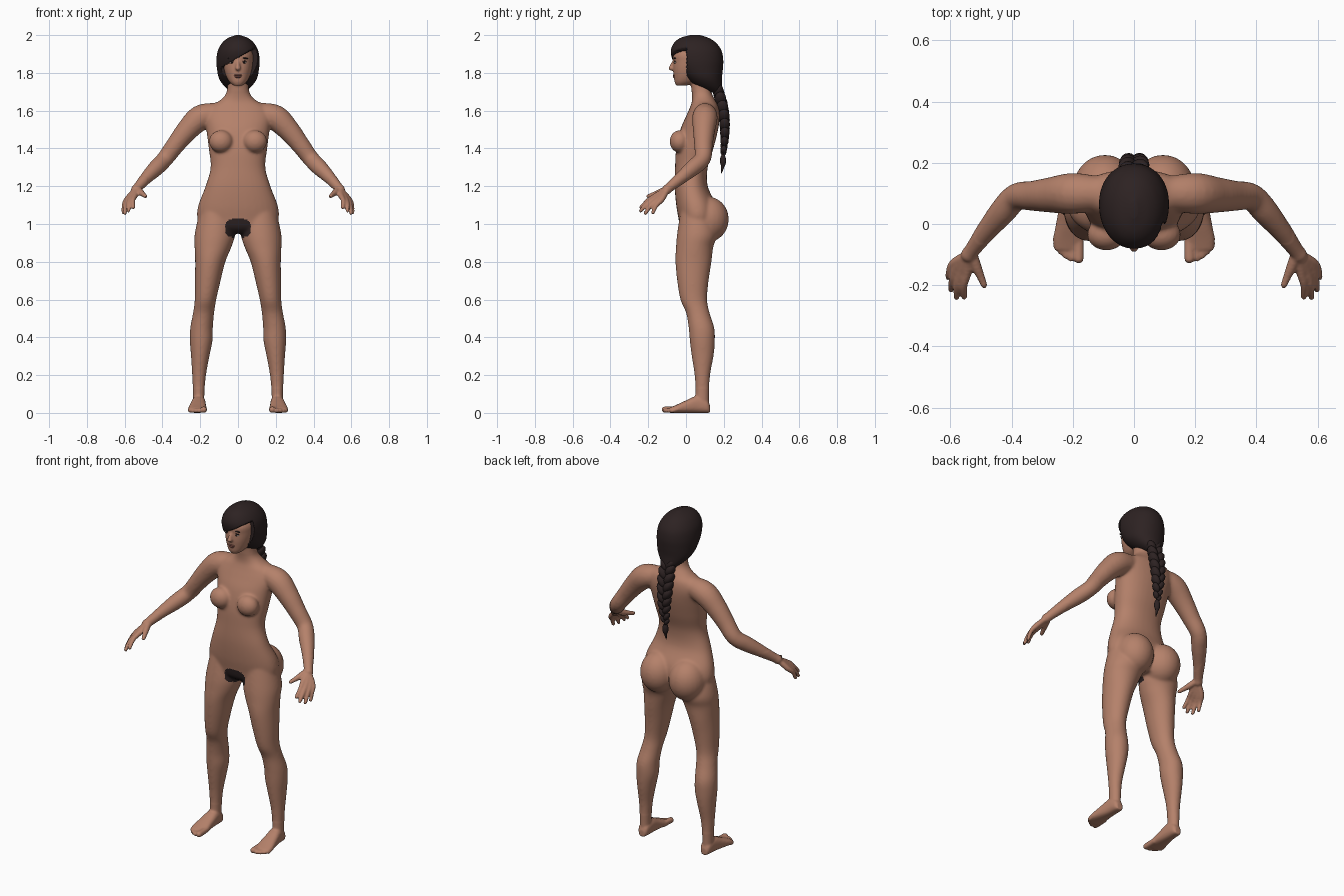
import bpy, bmesh, math
from mathutils import Vector, Matrix

if "Cube" in bpy.data.objects:
    bpy.data.objects.remove(bpy.data.objects["Cube"])


def material(name, rgb):
    m = bpy.data.materials.new(name)
    m.diffuse_color = (*rgb, 1)
    m.use_nodes = True
    m.node_tree.nodes["Principled BSDF"].inputs["Base Color"].default_value = m.diffuse_color
    return m


SKIN = material("skin", (0.46, 0.22, 0.145))
HAIR = material("dark_hair", (0.026, 0.016, 0.016))
LIP = material("lip", (0.30, 0.11, 0.085))
WHITE = material("eye_white", (0.55, 0.47, 0.42))


def spline(rows, n=5):
    """Catmull-Rom interpolation of number rows."""
    out = []
    for i in range(len(rows) - 1):
        a, b = rows[max(i - 1, 0)], rows[i]
        c, d = rows[i + 1], rows[min(i + 2, len(rows) - 1)]
        for k in range(n):
            t = k / n
            out.append([0.5 * (2 * q + (r - p) * t + (2 * p - 5 * q + 4 * r - s) * t * t
                               + (3 * q - p - 3 * r + s) * t ** 3)
                        for p, q, r, s in zip(a, b, c, d)])
    return out + [list(rows[-1])]


def loft(bm, rings, seg=32, power=2.0):
    """Skin closed superellipse rings given as (centre, u axis, v axis)."""
    loops = []
    for c, u, v in rings:
        loop = []
        for i in range(seg):
            a = 2 * math.pi * i / seg
            ca, sa = math.cos(a), math.sin(a)
            f = lambda w: math.copysign(abs(w) ** (2 / power), w)
            loop.append(bm.verts.new(c + u * f(ca) + v * f(sa)))
        loops.append(loop)
    for p, q in zip(loops, loops[1:]):
        for i in range(seg):
            j = (i + 1) % seg
            bm.faces.new((p[i], p[j], q[j], q[i]))
    bm.faces.new(loops[0])
    bm.faces.new(loops[-1])


def stack(bm, rows, power=2.2, seg=32, n=5):
    """Horizontal sections: z, x centre, half width, front y, back y."""
    loft(bm, [(Vector((x, (f + b) / 2, z)), Vector((w, 0, 0)), Vector((0, (b - f) / 2, 0)))
              for z, x, w, f, b in spline(rows, n)], seg, power)


def ball(bm, c, r, rot=None):
    m = Matrix.Translation(c) @ (rot or Matrix()) @ Matrix.Diagonal((*r, 1))
    bmesh.ops.create_uvsphere(bm, u_segments=24, v_segments=14, radius=1, matrix=m)


def limb(bm, pts, n=5):
    """Round tube through x, y, z, radius rows, with ball ends."""
    path = spline(pts, n)
    pos = [Vector(p[:3]) for p in path]
    rings = []
    for i, p in enumerate(path):
        t = (pos[min(i + 1, len(pos) - 1)] - pos[max(i - 1, 0)]).normalized()
        u = t.cross(Vector((0.31, 0.5, 0.81))).normalized()
        rings.append((pos[i], u * p[3], t.cross(u) * p[3]))
    loft(bm, rings, 16)
    for p in (path[0], path[-1]):
        ball(bm, p[:3], [p[3]] * 3)


def finish(bm, name, *mats):
    bmesh.ops.recalc_face_normals(bm, faces=bm.faces)
    me = bpy.data.meshes.new(name)
    bm.to_mesh(me)
    bm.free()
    ob = bpy.data.objects.new(name, me)
    bpy.context.collection.objects.link(ob)
    for m in mats:
        me.materials.append(m)
    for p in me.polygons:
        p.use_smooth = True
    return ob


def bake(ob):
    """Apply all modifiers."""
    me = bpy.data.meshes.new_from_object(ob.evaluated_get(bpy.context.evaluated_depsgraph_get()))
    ob.modifiers.clear()
    ob.data = me


# Torso and neck
bm = bmesh.new()
stack(bm, [(0.95, 0, .13, .0, .13), (0.98, 0, .18, -.03, .15), (1.03, 0, .215, -.04, .165),
           (1.10, 0, .21, -.052, .16), (1.2, 0, .172, -.06, .115), (1.3, 0, .145, -.058, .115),
           (1.4, 0, .155, -.052, .145), (1.5, 0, .168, -.03, .17), (1.57, 0, .18, .0, .178),
           (1.62, 0, .155, .022, .172), (1.655, 0, .095, .032, .155), (1.70, 0, .06, .03, .135),
           (1.79, 0, .055, .02, .13)])
# Head and nose
stack(bm, [(1.732, 0, .022, -.05, .0), (1.75, 0, .044, -.06, .05), (1.78, 0, .062, -.064, .09),
           (1.82, 0, .074, -.068, .12), (1.86, 0, .08, -.067, .14), (1.9, 0, .08, -.066, .15),
           (1.95, 0, .058, -.03, .12)])
limb(bm, [(0, -.062, 1.865, .008), (0, -.072, 1.845, .010), (0, -.078, 1.825, .014)])

for s in (1, -1):
    # Chest and hips
    ball(bm, (s * .09, -.034, 1.437), (.064, .053, .06))
    ball(bm, (s * .095, .115, 1.025), (.105, .112, .12))
    # Legs
    stack(bm, [(1.06, s * .115, .09, -.03, .14), (.95, s * .122, .107, -.047, .165),
               (.88, s * .132, .098, -.053, .145), (.8, s * .147, .08, -.056, .135),
               (.7, s * .16, .068, -.047, .12), (.6, s * .172, .057, -.03, .112),
               (.53, s * .182, .056, .0, .125), (.45, s * .193, .06, .014, .15),
               (.38, s * .195, .06, .02, .153), (.3, s * .2, .049, .03, .146),
               (.2, s * .206, .037, .045, .128), (.1, s * .208, .03, .05, .122),
               (.04, s * .208, .03, .04, .122)], 2.0)
    # Feet: y, x centre, half width, height
    loft(bm, [(Vector((s * x, y, h / 2)), Vector((w, 0, 0)), Vector((0, 0, h / 2)))
              for y, x, w, h in spline([(.127, .207, .018, .04), (.11, .207, .03, .07),
                                        (.06, .208, .036, .09), (.0, .212, .043, .066),
                                        (-.05, .215, .049, .043), (-.085, .216, .044, .028)])], 32, 2.5)
    for x, y, r in ((.181, -.112, .017), (.205, -.112, .012), (.223, -.103, .0115),
                    (.239, -.09, .011), (.254, -.074, .0105)):
        limb(bm, [(s * x, -.04, .02, r), (s * x, y, r, r)])
    # Arms
    limb(bm, [(s * x, y, z, r) for x, y, z, r in
              [(.12, .1, 1.585, .058), (.2, .1, 1.562, .068), (.27, .095, 1.495, .059),
               (.33, .092, 1.42, .05), (.385, .088, 1.347, .045), (.43, .04, 1.30, .044),
               (.48, -.02, 1.25, .035), (.525, -.08, 1.2, .026), (.54, -.1, 1.183, .026)]])
    # Fingers with their palm bones: knuckle, then tip
    for k, t in (((.545, -.155, 1.152), (.555, -.238, 1.088)),
                 ((.563, -.152, 1.142), (.58, -.24, 1.07)),
                 ((.578, -.142, 1.134), (.598, -.215, 1.057)),
                 ((.588, -.128, 1.13), (.607, -.175, 1.06))):
        w = Vector((.54, -.1, 1.183))
        k, t = Vector(k), Vector(t)
        m = (k + t) / 2 + Vector((.006, -.005, .005))
        limb(bm, [(s * p.x, p.y, p.z, r) for p, r in ((w, .016), (k, .0155), (m, .012), (t, .010))])
    limb(bm, [(s * .53, -.098, 1.185, .018), (s * .515, -.14, 1.168, .017),
              (s * .5, -.175, 1.155, .013), (s * .49, -.2, 1.147, .011)])

# Fuse the body into one skin and soften it away from hands, feet and face
body = finish(bm, "body", SKIN, HAIR)
mod = body.modifiers.new("fuse", 'REMESH')
mod.mode, mod.voxel_size = 'VOXEL', 0.006
bake(body)
group = body.vertex_groups.new(name="soft")
for v in body.data.vertices:
    x, y, z = v.co
    big = 0.13 < z < 1.7 and not (abs(x) > .48 and z < 1.25)
    group.add([v.index], 1.0 if big else 0.12, 'REPLACE')
mod = body.modifiers.new("soften", 'SMOOTH')
mod.factor, mod.iterations, mod.vertex_group = 0.5, 22, "soft"
bake(body)
body.data.materials.clear()
body.data.materials.append(SKIN)
body.data.materials.append(HAIR)
for p in body.data.polygons:
    p.use_smooth = True
    x, y, z = p.center
    if y < .06 and (abs(x) / .068) ** 3 + (abs(z - .978) / .05) ** 3 < 1:
        p.material_index = 1

# Hair cap, with the face opening pushed back under a slanted fringe
bm = bmesh.new()
stack(bm, [(1.695, 0, .03, .12, .19), (1.73, 0, .072, .05, .19), (1.77, 0, .1, .0, .19),
           (1.82, 0, .111, -.045, .195), (1.87, 0, .114, -.072, .197), (1.92, 0, .106, -.08, .187),
           (1.96, 0, .083, -.062, .158), (1.985, 0, .052, -.03, .12), (2.0, 0, .012, .02, .075)],
      2.1, 128, 8)
for v in bm.verts:
    if v.co.y < .0 and v.co.z < 1.878 + .6 * v.co.x:
        v.co.y = .012
finish(bm, "hair", HAIR)

# Braid of alternating tilted locks, ending in a thin tuft
bm = bmesh.new()
line = spline([(.165, 1.72, .036), (.188, 1.64, .04), (.203, 1.55, .037),
               (.205, 1.46, .03), (.198, 1.38, .02)], 4)
for i, (y, z, r) in enumerate(line):
    s = 1 if i % 2 else -1
    ball(bm, (s * r * .5, y, z), (r * .62, r * .78, r * 1.05), Matrix.Rotation(s * .55, 4, 'Y'))
ball(bm, (0, .196, 1.335), (.017, .016, .035))
limb(bm, [(0, .196, 1.32, .012), (0, .192, 1.29, .006), (0, .187, 1.27, .002)])
finish(bm, "braid", HAIR)

# Face details
bm = bmesh.new()
for s in (1, -1):
    ball(bm, (s * .033, -.0555, 1.855), (.013, .008, .005))
finish(bm, "eyes", WHITE)
bm = bmesh.new()
for s in (1, -1):
    ball(bm, (s * .033, -.0605, 1.855), (.006, .005, .005))
    ball(bm, (s * .033, -.0585, 1.862), (.016, .006, .0025))
    ball(bm, (s * .035, -.059, 1.878), (.02, .006, .0035), Matrix.Rotation(s * .1, 4, 'Y'))
finish(bm, "pupils_and_brows", HAIR)
bm = bmesh.new()
ball(bm, (0, -.061, 1.788), (.021, .009, .005))
ball(bm, (0, -.060, 1.779), (.018, .010, .006))
finish(bm, "lips", LIP)
